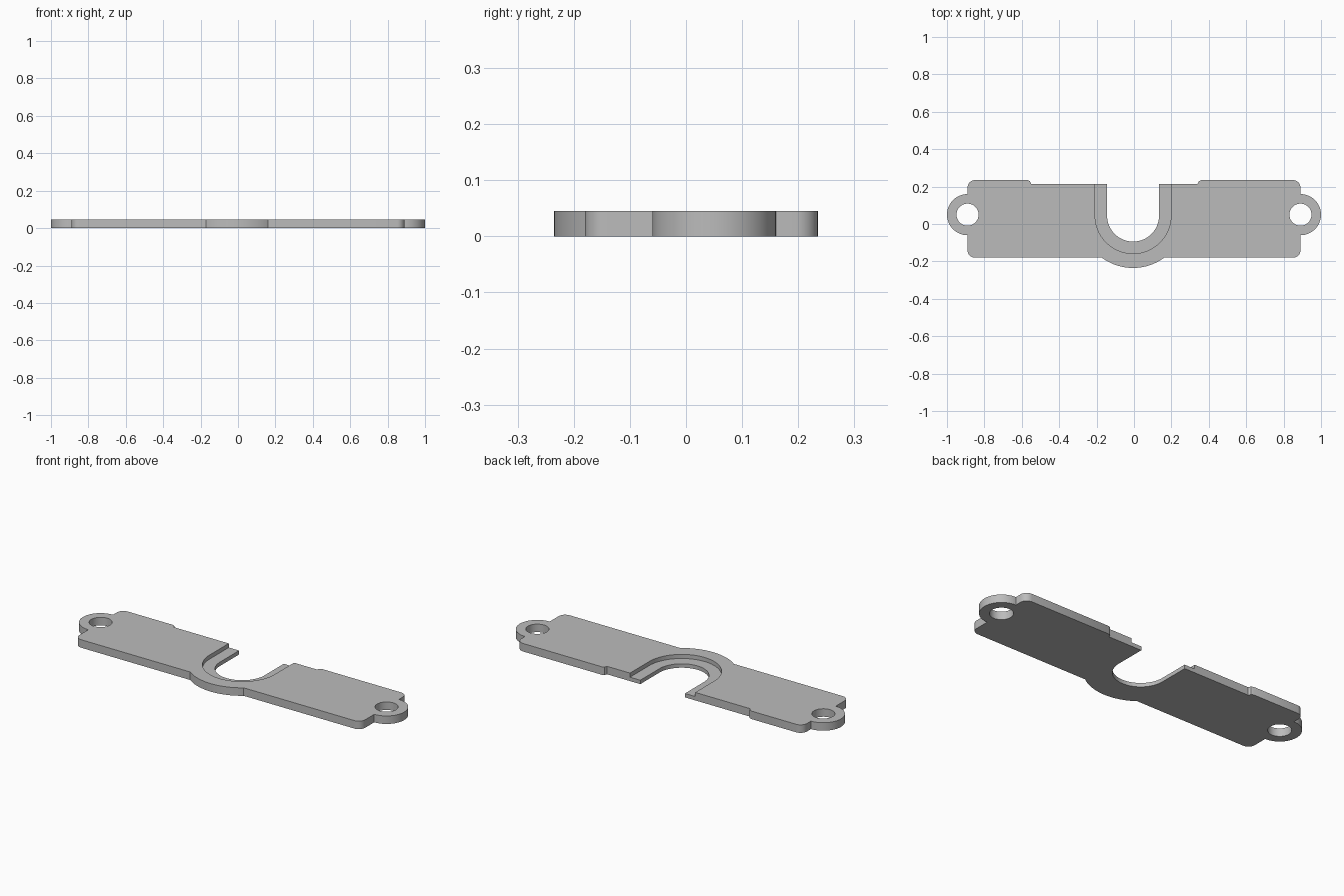
import bpy, bmesh
from math import cos, sin, radians, asin, degrees

cube = bpy.data.objects.get("Cube")
if cube:
    bpy.data.objects.remove(cube, do_unlink=True)

THICK = 0.045
LEDGE = 0.022
EAR_X, EAR_Y = 0.89, 0.05
SLOT_X, SLOT_Y = -0.005, 0.045
TOP, STEP, BOTTOM = 0.235, 0.215, -0.18
CORNER = 0.04

grey = bpy.data.materials.new("plain_grey")
grey.use_nodes = True
colour = (0.5, 0.5, 0.5, 1)
grey.diffuse_color = colour
grey.node_tree.nodes["Principled BSDF"].inputs["Base Color"].default_value = colour


def arc(cx, cy, r, start, end, steps):
    angles = [radians(start + (end - start) * i / steps) for i in range(steps + 1)]
    return [(cx + r * cos(a), cy + r * sin(a)) for a in angles]


def prism(name, outline, z0, z1):
    """Extrude a closed outline between two heights."""
    bm = bmesh.new()
    face = bm.faces.new([bm.verts.new((x, y, z0)) for x, y in outline])
    top = bmesh.ops.extrude_face_region(bm, geom=[face])["geom"]
    verts = [g for g in top if isinstance(g, bmesh.types.BMVert)]
    bmesh.ops.translate(bm, verts=verts, vec=(0, 0, z1 - z0))
    bmesh.ops.recalc_face_normals(bm, faces=bm.faces)
    mesh = bpy.data.meshes.new(name)
    bm.to_mesh(mesh)
    bm.free()
    mesh.materials.append(grey)
    obj = bpy.data.objects.new(name, mesh)
    bpy.context.collection.objects.link(obj)
    return obj


def u_shape(r):
    return arc(SLOT_X, SLOT_Y, r, 180, 360, 48) + [(SLOT_X + r, 0.4), (SLOT_X - r, 0.4)]


def cut(obj, cutter):
    cutter.hide_render = True
    mod = obj.modifiers.new("cut", "BOOLEAN")
    mod.operation, mod.solver, mod.object = "DIFFERENCE", "EXACT", cutter
    bpy.context.view_layer.objects.active = obj
    bpy.ops.object.modifier_apply(modifier=mod.name)
    bpy.data.objects.remove(cutter, do_unlink=True)


# Plate outline: bottom lug, rounded corners, round ears, shallow step at the back
lug_r = 0.28
lug = degrees(asin((SLOT_Y - BOTTOM) / lug_r))
cx, low, high = EAR_X - CORNER, BOTTOM + CORNER, TOP - CORNER
outline = (
    arc(SLOT_X, SLOT_Y, lug_r, 180 + lug, 360 - lug, 32)
    + arc(cx, low, CORNER, -90, 0, 8)
    + arc(EAR_X, EAR_Y, 0.11, -90, 90, 32)
    + arc(cx, high, CORNER, 0, 90, 8)
    + [(0.36, TOP), (0.347, 0.229), (0.34, STEP)]
    + [(-0.55, STEP), (-0.557, 0.229), (-0.57, TOP)]
    + arc(-cx, high, CORNER, 90, 180, 8)
    + arc(-EAR_X, EAR_Y, 0.11, 90, 270, 32)
    + arc(-cx, low, CORNER, 180, 270, 8)
)
plate = prism("mounting_plate", outline, 0, THICK)

# Screw holes in the ears
for side in (-1, 1):
    cut(plate, prism("hole_cutter", arc(side * EAR_X, EAR_Y, 0.059, 0, 352.5, 47), -0.1, 0.1))

# Recessed ledge around the open slot, then the slot itself
cut(plate, prism("ledge_cutter", u_shape(0.203), LEDGE, 0.1))
cut(plate, prism("slot_cutter", u_shape(0.139), -0.1, 0.1))

# Smooth the curved walls, keep the edges sharp
bpy.ops.object.select_all(action="DESELECT")
plate.select_set(True)
bpy.context.view_layer.objects.active = plate
bpy.ops.object.shade_smooth_by_angle(angle=radians(30))
